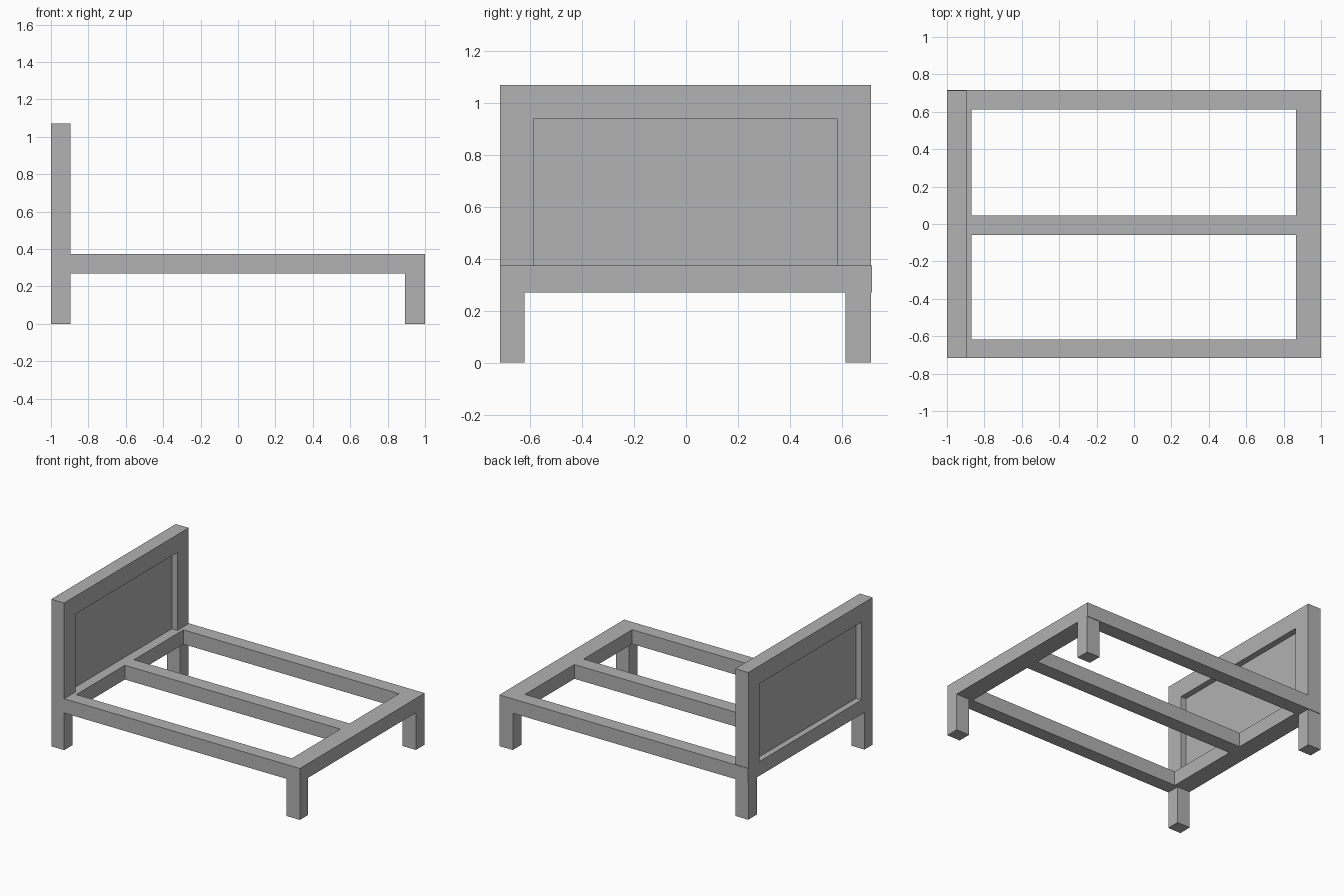
import bpy

if "Cube" in bpy.data.objects:
    bpy.data.objects.remove(bpy.data.objects["Cube"])

gray = bpy.data.materials.new("plain gray")
gray.diffuse_color = (0.445, 0.445, 0.445, 1)
gray.use_nodes = True
gray.node_tree.nodes["Principled BSDF"].inputs["Base Color"].default_value = gray.diffuse_color


def box(name, x, y, z):
    """Box spanning the given (min, max) ranges."""
    bpy.ops.mesh.primitive_cube_add(size=1, location=[sum(r) / 2 for r in (x, y, z)])
    ob = bpy.context.object
    ob.name = name
    ob.scale = [r[1] - r[0] for r in (x, y, z)]
    bpy.ops.object.transform_apply(location=False, rotation=False, scale=True)
    ob.data.materials.append(gray)
    return ob


W = 0.717                 # half width of the bed
RAIL = (0.27, 0.374)      # rail bottom and top
TOP = 1.07                # headboard top
HEAD = (-1.0, -0.896)     # headboard depth
INNER = (-0.868, 0.866)   # inner faces of the end rails

# Bed frame: two end rails joined by two side rails and a centre rail
box("head_rail", (-1, INNER[0]), (-W, W), RAIL)
box("foot_rail", (INNER[1], 1), (-W, W), RAIL)
box("side_rail_front", INNER, (-W, -0.618), RAIL)
box("side_rail_back", INNER, (0.613, W), RAIL)
box("centre_rail", INNER, (-0.06, 0.045), RAIL)

# Legs
for end, x in (("head", HEAD), ("foot", (0.894, 1))):
    box(end + "_leg_front", x, (-W, -0.622), (0, RAIL[0]))
    box(end + "_leg_back", x, (0.615, 0.713), (0, RAIL[0]))

# Headboard: posts, top rail and a thin panel recessed on both sides
OPEN = (-0.588, 0.582)
box("headboard_post_front", HEAD, (-W, OPEN[0]), (RAIL[1], TOP))
box("headboard_post_back", HEAD, (OPEN[1], 0.713), (RAIL[1], TOP))
box("headboard_top_rail", HEAD, OPEN, (0.94, TOP))
box("headboard_panel", (-0.957, -0.940), OPEN, (RAIL[1], 0.94))
